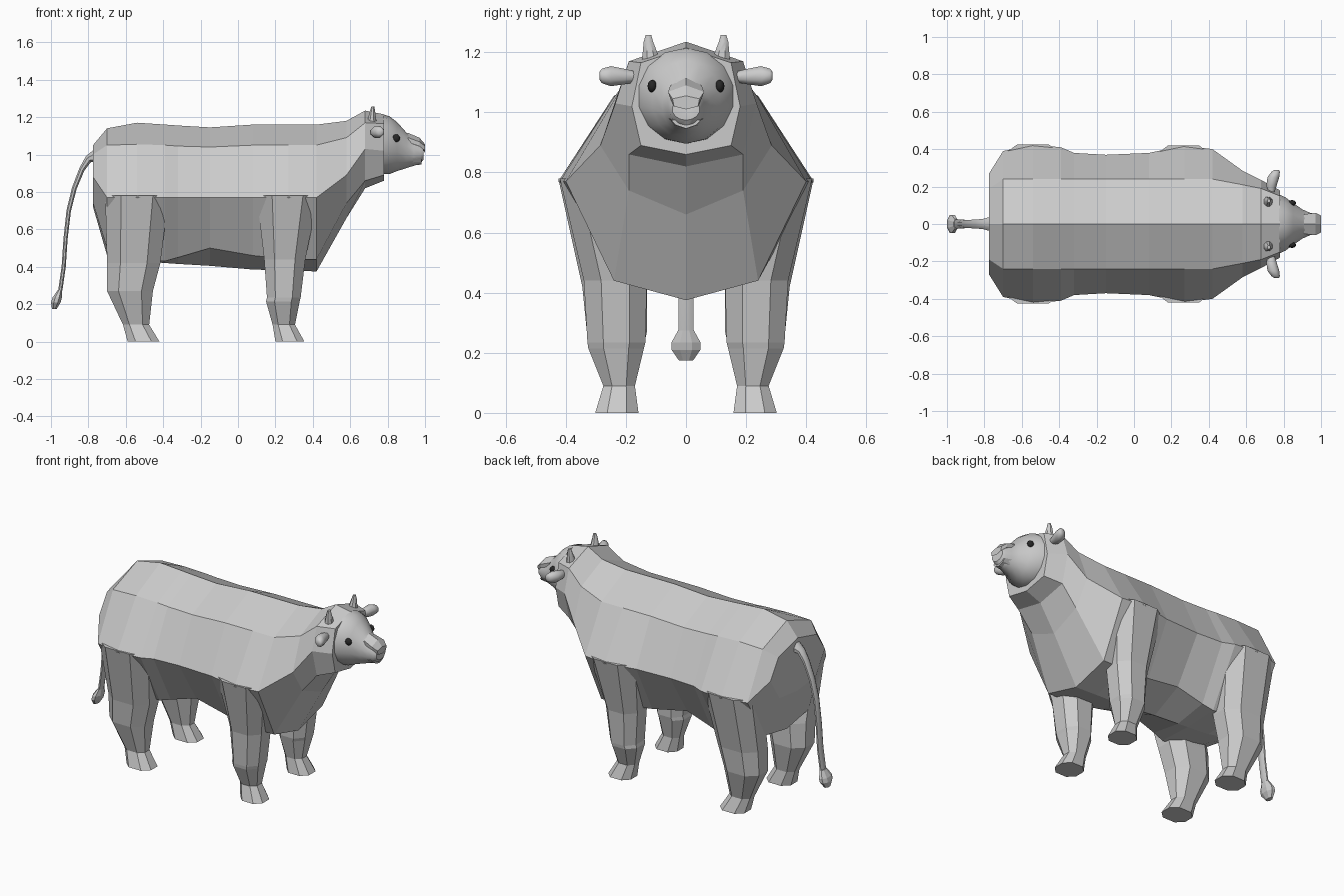
import bpy, bmesh, math
from mathutils import Vector


def loft(name, rings, smooth=None, mat=None):
    """Skin a list of equal-length point rings and cap both ends."""
    bm = bmesh.new()
    vs = [[bm.verts.new(p) for p in r] for r in rings]
    n = len(rings[0])
    for a, b in zip(vs, vs[1:]):
        for i in range(n):
            j = (i + 1) % n
            bm.faces.new((a[i], a[j], b[j], b[i]))
    bm.faces.new(vs[0])
    bm.faces.new(vs[-1])
    bmesh.ops.recalc_face_normals(bm, faces=bm.faces)
    me = bpy.data.meshes.new(name)
    bm.to_mesh(me)
    bm.free()
    ob = bpy.data.objects.new(name, me)
    bpy.context.collection.objects.link(ob)
    if mat:
        me.materials.append(mat)
    if smooth:
        bpy.ops.object.select_all(action='DESELECT')
        ob.select_set(True)
        bpy.context.view_layer.objects.active = ob
        bpy.ops.object.shade_smooth_by_angle(angle=math.radians(smooth))
    return ob


def section(x, half, lean=0.0):
    """Mirror a half profile of (y, z) from top centre to bottom centre."""
    full = half + [(-y, z) for y, z in half[-2:0:-1]]
    return [(x + lean * (z - 1.05), y, z) for y, z in full]


def oval(c, u, v, n=8):
    """Ellipse around c spanned by the half-axes u and v."""
    c, u, v = Vector(c), Vector(u), Vector(v)
    return [c + u * math.cos(2 * math.pi * (i + .5) / n) + v * math.sin(2 * math.pi * (i + .5) / n)
            for i in range(n)]


def body_ring(x, top, yu, zu, yw, zw, yl, zl, bot):
    return section(x, [(0, top), (yu, zu), (yw, zw), (yl, zl), (0, bot)])


# torso, rump to brisket
torso = [
    (-.775, 1.05, .19, 1.0, .27, .88, .18, .74, .72),
    (-.70, 1.14, .24, 1.05, .39, .77, .22, .50, .46),
    (-.54, 1.17, .24, 1.055, .425, .77, .22, .44, .43),
    (-.39, 1.16, .24, 1.05, .41, .77, .22, .43, .42),
    (-.32, 1.155, .24, 1.045, .38, .77, .21, .45, .415),
    (-.15, 1.145, .24, 1.04, .37, .77, .20, .50, .405),
    (.08, 1.16, .24, 1.05, .38, .77, .22, .46, .385),
    (.27, 1.16, .24, 1.05, .42, .77, .24, .44, .38),
    (.42, 1.16, .24, 1.05, .40, .77, .24, .44, .375),
]
# neck, sweeping up to the head
neck = [
    (.58, 1.18, .21, 1.09, .285, .89, .19, .74, .66),
    (.68, 1.235, .19, 1.17, .235, 1.03, .19, .86, .82),
    (.78, 1.215, .15, 1.165, .18, 1.02, .15, .89, .86),
]
loft("body", [body_ring(*r) for r in torso + neck])

# head
face = [
    (.775, 1.21, .90, .158),
    (.81, 1.20, .90, .142),
    (.85, 1.17, .915, .112),
    (.90, 1.115, .93, .078),
    (.94, 1.085, .942, .060),
    (.975, 1.07, .952, .053),
    (.992, 1.045, .975, .045),
]
loft("head", [oval((x, 0, (t + b) / 2), (0, w * 1.03, 0), (0, 0, (t - b) / 2 * 1.03), 14)
              for x, t, b, w in face], 35)

# raised nose bridge and lower lip
loft("nose", [
    section(.91, [(0, 1.115), (.052, 1.09), (.055, 1.065), (0, 1.06)]),
    section(.97, [(0, 1.09), (.06, 1.068), (.052, 1.045), (0, 1.055)]),
    section(1.0, [(0, 1.055), (.045, 1.045), (.04, 1.02), (0, 1.01)]),
])
loft("lower_lip", [
    section(.92, [(0, .975), (.058, .98), (.04, .955), (0, .942)]),
    section(.98, [(0, .972), (.05, .975), (.035, .958), (0, .946)]),
])

black = bpy.data.materials.new("eye_black")
black.diffuse_color = (.02, .02, .02, 1)


def leg(name, rows, s):
    """Eight-sided leg from rows of z, x range, y range and heel drop."""
    rings = []
    for z, x0, x1, y0, y1 in rows:
        cx, cy, hx, hy = (x0 + x1) / 2, (y0 + y1) / 2, (x1 - x0) / 2, (y1 - y0) / 2
        pts = [(1, .45), (.5, 1), (-.5, 1), (-1, .45), (-1, -.45), (-.5, -1), (.5, -1), (1, -.45)]
        rings.append([(cx + a * hx, s * (cy + b * hy), z) for a, b in pts])
    loft(name, rings)


front_rows = [
    (.78, .10, .43, .20, .42),
    (.44, .14, .36, .13, .34),
    (.235, .155, .335, .135, .328),
    (.215, .15, .33, .14, .325),
    (.09, .185, .305, .17, .275),
    (0, .20, .355, .158, .302),
]
hind_rows = [
    (.78, -.71, -.37, .20, .425),
    (.42, -.70, -.415, .13, .345),
    (.27, -.70, -.455, .13, .33),
    (.09, -.615, -.475, .17, .275),
    (0, -.59, -.42, .158, .302),
]

for s, side in ((1, "left"), (-1, "right")):
    leg("front_leg_" + side, front_rows, s)
    leg("hind_leg_" + side, hind_rows, s)

    # horn
    horn = [(.115, 1.165, .034), (.12, 1.20, .026), (.125, 1.235, .017), (.125, 1.257, .010)]
    loft("horn_" + side, [oval((.715 + i * .002, s * y, z), (r * .85, 0, 0), (0, s * r, 0))
                          for i, (y, z, r) in enumerate(horn)], 40)

    # ear
    ear = [(.17, .735, .018, .02), (.205, .735, .03, .028), (.25, .745, .034, .036),
           (.28, .758, .024, .026), (.288, .762, .014, .014)]
    loft("ear_" + side, [oval((x, s * y, 1.118 + (y - .17) * .03), (rx, 0, 0), (0, 0, rz))
                         for y, x, rx, rz in ear], 50)

    # eye
    bpy.ops.mesh.primitive_uv_sphere_add(segments=16, ring_count=8, radius=.021,
                                         location=(.845, s * .112, 1.087))
    eye = bpy.context.object
    eye.name = "eye_" + side
    eye.scale = (1, .75, 1)
    eye.data.materials.append(black)
    bpy.ops.object.shade_smooth()

# tail
tail = [(-.76, .99, .042, .04), (-.80, .975, .03, .022), (-.835, .92, .026, .016),
        (-.875, .82, .024, .014), (-.905, .70, .024, .013), (-.922, .55, .026, .012),
        (-.932, .40, .027, .012), (-.95, .275, .027, .012)]
rings = []
for i, (x, z, w, t) in enumerate(tail):
    a, b = tail[max(i - 1, 0)], tail[min(i + 1, len(tail) - 1)]
    d = Vector((b[0] - a[0], 0, b[1] - a[1])).normalized()
    rings.append(oval((x, 0, z), (0, w, 0), Vector((-d.z, 0, d.x)) * t))
loft("tail", rings, 40)

# tail tuft
tuft = [(-.952, .275, .028, .013), (-.967, .235, .052, .027), (-.974, .21, .052, .028), (-.982, .175, .026, .014)]
loft("tail_tuft", [oval((x, 0, z), (0, w, 0), (t, 0, 0), 8) for x, z, w, t in tuft])
